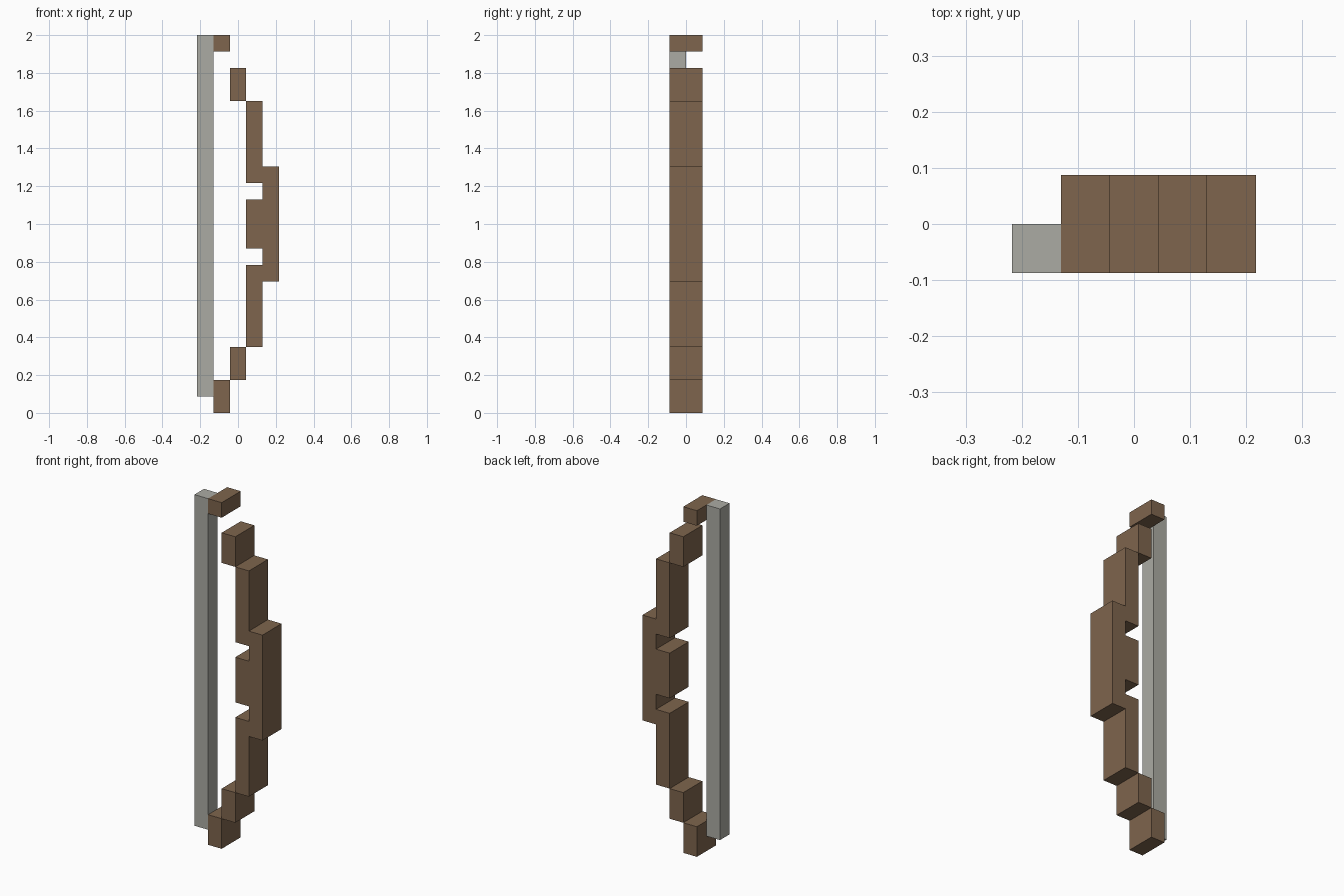
import bpy
import bmesh

cube = bpy.data.objects.get("Cube")
if cube:
    bpy.data.objects.remove(cube, do_unlink=True)

U = 2 / 23  # grid cell


def material(name, rgb):
    m = bpy.data.materials.new(name)
    m.use_nodes = True
    m.diffuse_color = (*rgb, 1)
    m.node_tree.nodes["Principled BSDF"].inputs["Base Color"].default_value = (*rgb, 1)
    return m


wood = material("brown wood", (0.21, 0.13, 0.075))
cord = material("grey cord", (0.41, 0.41, 0.37))


def block(name, col, z0, z1, mat, y0=-1, y1=1):
    """Box one cell wide, given in grid cells."""
    bm = bmesh.new()
    bmesh.ops.create_cube(bm, size=1)
    for v in bm.verts:
        v.co.x = (col - 2.5 + v.co.x + 0.5) * U
        v.co.y = (y0 if v.co.y < 0 else y1) * U
        v.co.z = (z0 if v.co.z < 0 else z1) * U
    mesh = bpy.data.meshes.new(name)
    bm.to_mesh(mesh)
    bm.free()
    mesh.materials.append(mat)
    obj = bpy.data.objects.new(name, mesh)
    bpy.context.collection.objects.link(obj)


# String
block("bow_string", 0, 1, 23, cord, y1=0)

# Tips
block("lower_tip", 1, 0, 2, wood)
block("upper_tip", 1, 22, 23, wood)

# Mirrored limbs
for side in ("lower", "upper"):
    for part, col, a, b in (("outer_limb", 2, 2, 4), ("inner_limb", 3, 4, 9)):
        z0, z1 = (a, b) if side == "lower" else (23 - b, 23 - a)
        block(f"{side}_{part}", col, z0, z1, wood)

# Handle
block("grip", 3, 10, 13, wood)
block("riser", 4, 8, 15, wood)
